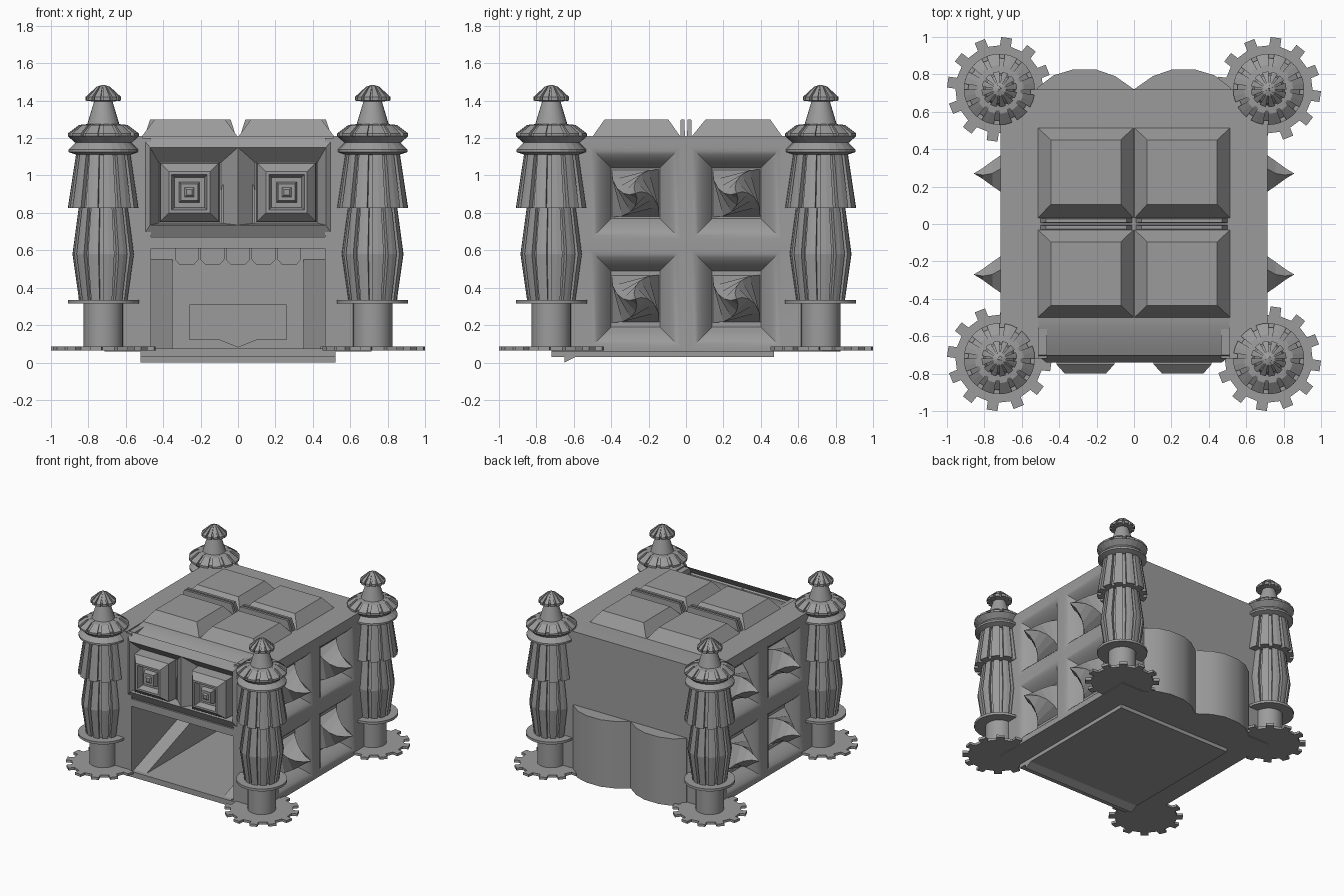
import bpy, bmesh
from math import sin, cos, pi
from mathutils import Vector

cube = bpy.data.objects.get("Cube")
if cube:
    bpy.data.objects.remove(cube, do_unlink=True)

stone = bpy.data.materials.new("grey_stone")
stone.use_nodes = True
GREY = (0.33, 0.33, 0.33, 1)
stone.diffuse_color = GREY
stone.node_tree.nodes["Principled BSDF"].inputs["Base Color"].default_value = GREY


def finish(name, bm, facing=None, smooth=False):
    bmesh.ops.remove_doubles(bm, verts=bm.verts, dist=0.0004)
    bmesh.ops.recalc_face_normals(bm, faces=bm.faces)
    if facing:
        total = sum((f.normal * f.calc_area() for f in bm.faces), Vector())
        if total.dot(Vector(facing)) < 0:
            bmesh.ops.reverse_faces(bm, faces=bm.faces)
    mesh = bpy.data.meshes.new(name)
    bm.to_mesh(mesh)
    bm.free()
    mesh.materials.append(stone)
    ob = bpy.data.objects.new(name, mesh)
    bpy.context.collection.objects.link(ob)
    if smooth:
        bpy.ops.object.select_all(action='DESELECT')
        ob.select_set(True)
        bpy.context.view_layer.objects.active = ob
        bpy.ops.object.shade_smooth_by_angle(angle=0.6)
    return ob


def skin(bm, rings, start=True, end=True):
    """Join rings of equal length with quads and close the ends."""
    loops = [[bm.verts.new(p) for p in ring] for ring in rings]
    n = len(loops[0])
    for a, b in zip(loops, loops[1:]):
        for i in range(n):
            j = (i + 1) % n
            bm.faces.new((a[i], a[j], b[j], b[i]))
    if start:
        bm.faces.new(loops[0])
    if end:
        bm.faces.new(loops[-1])


def loft(name, rings, **kw):
    bm = bmesh.new()
    skin(bm, rings)
    return finish(name, bm, **kw)


def rect_xy(x0, x1, y0, y1, z):
    return [(x0, y0, z), (x1, y0, z), (x1, y1, z), (x0, y1, z)]


def rect_xz(x0, x1, z0, z1, y):
    return [(x0, y, z0), (x1, y, z0), (x1, y, z1), (x0, y, z1)]


def rect_yz(y0, y1, z0, z1, x):
    return [(x, y0, z0), (x, y1, z0), (x, y1, z1), (x, y0, z1)]


def box(name, x0, x1, y0, y1, z0, z1):
    return loft(name, [rect_xy(x0, x1, y0, y1, z) for z in (z0, z1)])


def prism_x(name, profile, x0, x1, **kw):
    return loft(name, [[(x, y, z) for y, z in profile] for x in (x0, x1)], **kw)


def prism_z(name, outline, z0, z1, **kw):
    return loft(name, [[(x, y, z) for x, y in outline] for z in (z0, z1)], **kw)


def lathe(name, profile, groove=0, n=12, **kw):
    """Turned part; a groove above zero cuts slots between n ribs."""
    steps = [(0, 1), (.35, 1), (.7, 1), (.7, 1 - groove), (1, 1 - groove)]
    if not groove:
        steps, n = [(0, 1)], 24
    rings = []
    for r, z in profile:
        r = max(r, 0.002)
        rings.append([(r * k * cos((i + f) * 2 * pi / n), r * k * sin((i + f) * 2 * pi / n), z)
                      for i in range(n) for f, k in steps])
    return loft(name, rings, **kw)


# Corner towers: a toothed foot, a column, two slatted drums and a ribbed spire
gear = []
for i in range(12):
    for frac, r in ((-.2, .28), (.2, .28), (.24, .235), (.76, .235)):
        a = (i + frac) * pi / 6 - 0.14
        gear.append((r * cos(a), r * sin(a)))
tower = [
    prism_z("tower_gear_foot", gear, .065, .085),
    lathe("tower_column", [(.105, .07), (.105, .33)], smooth=True),
    lathe("tower_flange", [(.19, .315), (.19, .335)], smooth=True),
    lathe("tower_lower_drum", [(.13, .335), (.165, .58), (.13, .84)], groove=.16),
    lathe("tower_upper_drum", [(.19, .825), (.145, 1.12)], groove=.16),
    lathe("tower_cornice", [(.14, 1.11), (.185, 1.125), (.185, 1.14), (.15, 1.175), (.19, 1.21)]),
    lathe("tower_ribbed_roof", [(.15, 1.19), (.19, 1.21), (.19, 1.225), (.13, 1.27), (.08, 1.275)], groove=.12),
    lathe("tower_spire", [(.09, 1.26), (.045, 1.41)], smooth=True),
    lathe("tower_finial", [(.05, 1.395), (.095, 1.4), (.095, 1.42), (.035, 1.475), (0, 1.485)], groove=.2),
]
for part in tower:
    for x in (-.72, .72):
        for y in (-.72, .72):
            ob = part if (x < 0 and y < 0) else part.copy()
            if ob is not part:
                bpy.context.collection.objects.link(ob)
            ob.location = (x, y, 0)

# Main shell around the open gateway
box("floor", -.715, .715, -.72, .72, .06, .075)
box("back_wall", -.715, .715, .66, .72, .06, 1.21)
box("lintel", -.47, .47, -.72, -.6, .61, .67)
roof_curve = [(-.5 - .22 * t / 6, 1.21 - .065 * (t / 6) ** 1.5) for t in range(7)]
prism_x("upper_block", [(.7, 1.21)] + roof_curve + [(-.64, 1.14), (-.64, .61), (.7, .61)],
        -.515, .515, smooth=True)
for s in (-1, 1):
    lo, hi = sorted((s * .465, s * .6))
    box("inner_side_wall", lo, hi, -.7, .7, .06, 1.2)
    lo, hi = sorted((s * .465, s * .714))
    box("front_post", lo, hi, -.72, -.6, .06, 1.2)
    lo, hi = sorted((s * .51, s * .715))
    box("roof_edge", lo, hi, -.72, .72, 1.18, 1.21)
    lo, hi = sorted((s * .35, s * .465))
    prism_x("gateway_ramp", [(-.7, .07), (.66, .07), (.66, .55)], lo, hi)

# Side panels: four curved pits, each holding a twisted spike
Y_CUTS = [-.72, -.51, -.03, .03, .51, .72]
Z_CUTS = [.06, .08, .6, .66, 1.15, 1.21]
for s in (-1, 1):
    bm = bmesh.new()
    for i, (y0, y1) in enumerate(zip(Y_CUTS, Y_CUTS[1:])):
        for j, (z0, z1) in enumerate(zip(Z_CUTS, Z_CUTS[1:])):
            if i % 2 and j % 2:
                rings = []
                for k in range(7):
                    t = k / 6
                    d = .11 * t
                    rings.append(rect_yz(y0 + d, y1 - d, z0 + d, z1 - d, s * (.715 - .1 * t ** 1.8)))
                skin(bm, rings, start=False)
                cy, cz = (y0 + y1) / 2, (z0 + z1) / 2
                spike = []
                for k in range(6):
                    t = k / 5
                    r = .18 * (1 - t) ** 1.1 + .001
                    spike.append([(s * (.612 + .243 * t), cy + r * cos(a), cz + r * sin(a))
                                  for a in [pi / 4 + q * pi / 2 + t * 1.3 for q in range(4)]])
                loft("side_spike", spike)
            else:
                bm.faces.new([bm.verts.new(p) for p in rect_yz(y0, y1, z0, z1, s * .715)])
    finish("side_panel", bm, facing=(s, 0, 0), smooth=True)

# Facade: bevelled border, two sunken bays and stepped window bosses
bm = bmesh.new()
skin(bm, [rect_xz(-.52, .52, .66, 1.21, -.70), rect_xz(-.47, .47, .735, 1.15, -.74)], False, False)
for s in (-1, 1):
    outer = rect_xz(0, s * .47, .735, 1.15, -.74)
    inner = rect_xz(s * .09, s * .425, .745, 1.07, -.66)
    skin(bm, [outer, inner], start=False)
finish("facade_frame", bm, facing=(0, -1, 0))
BOSS = [(.16, -.66), (.155, -.75), (.11, -.80), (.095, -.80), (.08, -.75),
        (.055, -.75), (.045, -.79), (.025, -.79), (.015, -.80)]
for s in (-1, 1):
    cx = s * .26
    loft("window_boss", [rect_xz(cx - h, cx + h, .91 - h, .91 + h, y) for h, y in BOSS])
arch = [(.09 * cos(a * pi / 8), .92 + .07 * sin(a * pi / 8)) for a in range(9)]
loft("facade_arch", [[(x, y, z) for x, z in arch + [(-.09, .74), (.09, .74)]] for y in (-.67, -.64)])

# Roof: four raised panels and a pair of thin ridge bars
for s in (-1, 1):
    for y0, y1, a, b in ((-.5, -.03, -.435, -.095), (.03, .515, .105, .45)):
        x0, x1 = sorted((s * .002, s * .515))
        t0, t1 = sorted((s * .07, s * .445))
        loft("roof_panel", [rect_xy(x0, x1, y0, y1, 1.208), rect_xy(t0, t1, a, b, 1.3)])
    for y in (-.018, .018):
        x0, x1 = sorted((s * .01, s * .5))
        loft("ridge_bar", [rect_xy(x0, x1, y - .012, y + .012, 1.208),
                           rect_xy(x0 + .03, x1 - .03, y - .01, y + .01, 1.3)])

# Back: two rounded bays
for s in (-1, 1):
    bay = [(s * x, y) for x, y in ((0, .7), (0, .72), (.1, .79), (.2, .825), (.33, .825),
                                   (.43, .795), (.515, .73), (.515, .7))]
    prism_z("back_bay", bay, .06, .61, smooth=True)

# Inside the gateway: rounded teeth and a pointed tongue plate on the rear wall
for i in range(5):
    cx = (i - 2) * .137
    tooth = [(cx - .064, .61), (cx - .064, .55), (cx - .04, .525),
             (cx + .04, .525), (cx + .064, .55), (cx + .064, .61)]
    loft("gateway_tooth", [[(x, y, z) for x, z in tooth] for y in (.6, .67)])
tongue = [(-.26, .31), (-.26, .12), (-.1, .12), (0, .08), (.1, .12), (.26, .12), (.26, .31)]
loft("tongue_plate", [[(x, y, z) for x, z in tongue] for y in (.56, .67)])

# Underside plate with a front lip
box("base_plate", -.52, .52, -.72, .47, .03, .062)
prism_x("base_lip", [(-.65, 0), (-.65, .04), (-.57, .04)], -.52, .52)
